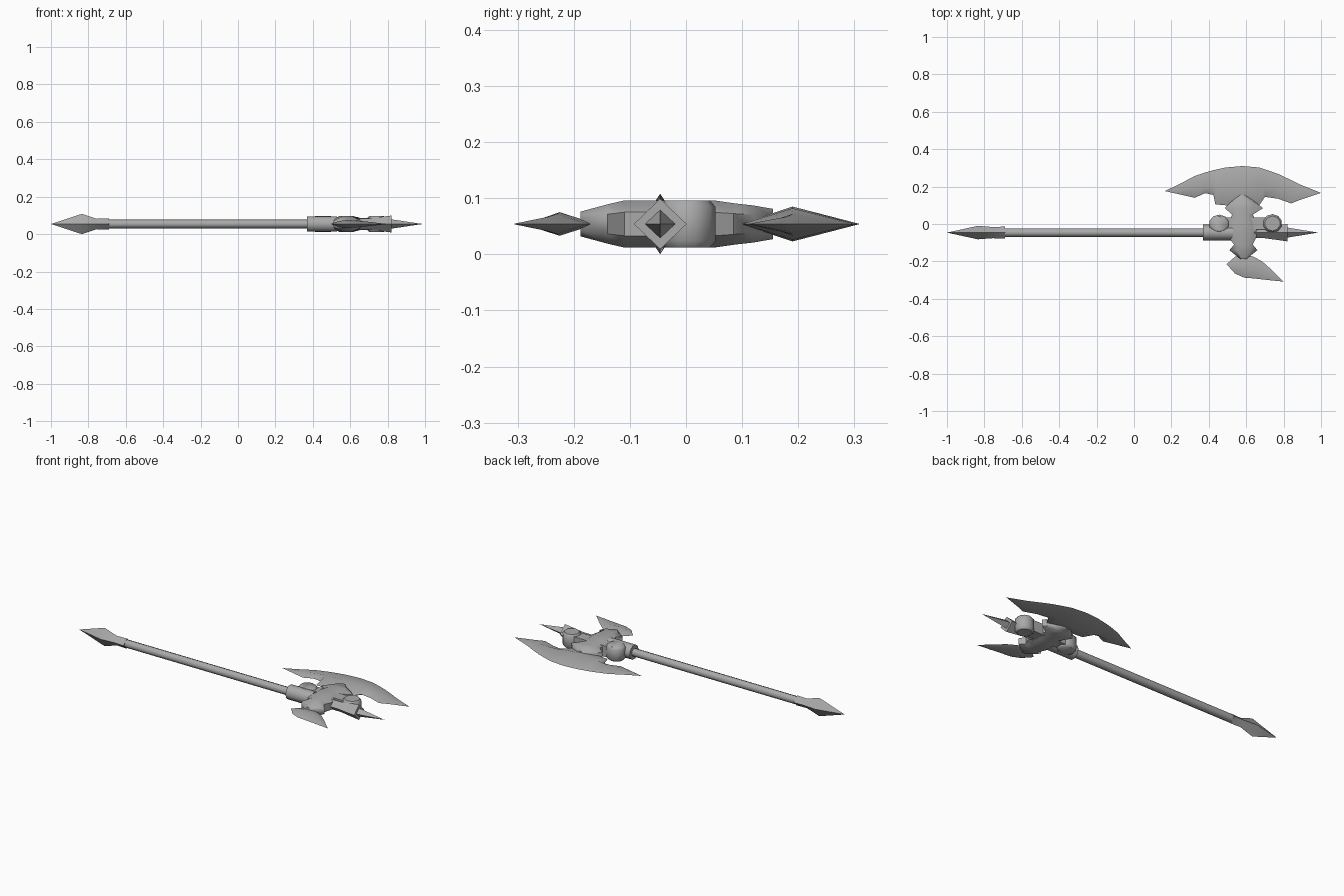
import bpy, bmesh, math

cube = bpy.data.objects.get("Cube")
if cube:
    bpy.data.objects.remove(cube)

MID_Z = 0.054      # height of the flat symmetry plane
SHAFT_Y = -0.046   # centre line of the shaft

steel = bpy.data.materials.new("grey_steel")
steel.use_nodes = True
GREY = (0.4, 0.4, 0.4, 1)
steel.diffuse_color = GREY
steel.node_tree.nodes["Principled BSDF"].inputs["Base Color"].default_value = GREY


def loft(name, rings, angle=50):
    """Skin a list of equally long point rings and cap both ends."""
    bm = bmesh.new()
    loops = [[bm.verts.new(p) for p in ring] for ring in rings]
    n = len(loops[0])
    for a, b in zip(loops, loops[1:]):
        for i in range(n):
            j = (i + 1) % n
            bm.faces.new((a[i], a[j], b[j], b[i]))
    bm.faces.new(loops[0])
    bm.faces.new(loops[-1])
    bmesh.ops.remove_doubles(bm, verts=bm.verts, dist=0.0002)
    bmesh.ops.recalc_face_normals(bm, faces=bm.faces)
    mesh = bpy.data.meshes.new(name)
    bm.to_mesh(mesh)
    bm.free()
    mesh.materials.append(steel)
    obj = bpy.data.objects.new(name, mesh)
    bpy.context.collection.objects.link(obj)
    bpy.ops.object.select_all(action='DESELECT')
    obj.select_set(True)
    bpy.context.view_layer.objects.active = obj
    bpy.ops.object.shade_smooth_by_angle(angle=math.radians(angle))
    return obj


def rod(name, sides, stations):
    """Stations along the shaft: x, half width, half height."""
    turns = [2 * math.pi * i / sides for i in range(sides)]
    return loft(name, [[(x, SHAFT_Y + ry * math.cos(t), MID_Z + rz * math.sin(t))
                        for t in turns] for x, ry, rz in stations])


def blade(name, stations):
    """Diamond sections along x: x, inner y, ridge y, outer y, half thickness."""
    return loft(name, [[(x, lo, MID_Z), (x, mid, MID_Z + h),
                        (x, hi, MID_Z), (x, mid, MID_Z - h)]
                       for x, lo, mid, hi, h in stations], 65)


def knob(name, x, y, rx, ry):
    """Upright drum on the head."""
    turns = [math.pi * (i + 0.5) / 5 for i in range(10)]
    return loft(name, [[(x + rx * s * math.cos(t), y + ry * s * math.sin(t), MID_Z + h)
                        for t in turns]
                       for h, s in ((-0.042, 0.8), (-0.03, 1), (0.03, 1), (0.042, 0.8))])


# Shaft, pommel, socket and top spike
rod("shaft", 8, [(-0.72, 0.023, 0.023), (0.45, 0.023, 0.023)])
rod("pommel", 4, [(-1, 0, 0), (-0.835, 0.036, 0.054),
                  (-0.755, 0.03, 0.028), (-0.69, 0.032, 0.03)])
rod("socket", 10, [(0.37, 0.042, 0.042), (0.53, 0.042, 0.042)])
rod("spike_base", 4, [(0.62, 0.03, 0.03), (0.70, 0.03, 0.03), (0.82, 0.047, 0.045)])
rod("top_spike", 4, [(0.80, 0.03, 0.028), (0.985, 0, 0)])

# Side knobs
knob("socket_knob", 0.455, 0.0, 0.055, 0.05)
knob("spike_knob", 0.74, 0.003, 0.052, 0.05)
loft("knob_bridge", [[(x, y, MID_Z + z) for y, z in
                      ((-0.03, -0.032), (0.035, -0.032), (0.035, 0.032), (-0.03, 0.032))]
                     for x in (0.45, 0.74)])

# Head block, lofted across the shaft: y, left x, right x, half thickness
head_rows = [(-0.188, 0.57, 0.60, 0.022), (-0.14, 0.51, 0.66, 0.035),
             (-0.11, 0.535, 0.635, 0.042), (-0.07, 0.505, 0.655, 0.042),
             (0.0, 0.50, 0.66, 0.042), (0.05, 0.525, 0.635, 0.042),
             (0.085, 0.485, 0.69, 0.037), (0.12, 0.52, 0.645, 0.033),
             (0.155, 0.565, 0.595, 0.027)]
head_rings = []
for y, x0, x1, h in head_rows:
    q = (x1 - x0) * 0.25
    upper = [(x0, h * 0.5), (x0 + q, h), (x1 - q, h), (x1, h * 0.5)]
    ring = upper + [(x, -z) for x, z in reversed(upper)]
    head_rings.append([(x, y, MID_Z + z) for x, z in ring])
loft("head_block", head_rings)

# Large crescent blade
blade("crescent_blade", [
    (0.165, 0.176, 0.176, 0.176, 0), (0.25, 0.157, 0.18, 0.217, 0.008),
    (0.325, 0.14, 0.185, 0.257, 0.014), (0.38, 0.165, 0.195, 0.275, 0.018),
    (0.425, 0.155, 0.195, 0.288, 0.022), (0.435, 0.105, 0.195, 0.29, 0.023),
    (0.49, 0.10, 0.19, 0.302, 0.028), (0.58, 0.095, 0.19, 0.31, 0.031),
    (0.67, 0.10, 0.19, 0.302, 0.028), (0.70, 0.145, 0.195, 0.292, 0.023),
    (0.77, 0.135, 0.19, 0.268, 0.018), (0.84, 0.11, 0.18, 0.235, 0.013),
    (0.89, 0.13, 0.178, 0.21, 0.008), (1.0, 0.166, 0.166, 0.166, 0)])

# Small hooked blade on the other side
blade("hook_blade", [
    (0.495, -0.215, -0.215, -0.215, 0), (0.54, -0.265, -0.22, -0.175, 0.016),
    (0.59, -0.287, -0.225, -0.16, 0.021), (0.64, -0.291, -0.23, -0.175, 0.018),
    (0.685, -0.296, -0.245, -0.20, 0.013), (0.73, -0.301, -0.27, -0.24, 0.008),
    (0.80, -0.308, -0.308, -0.308, 0)])
